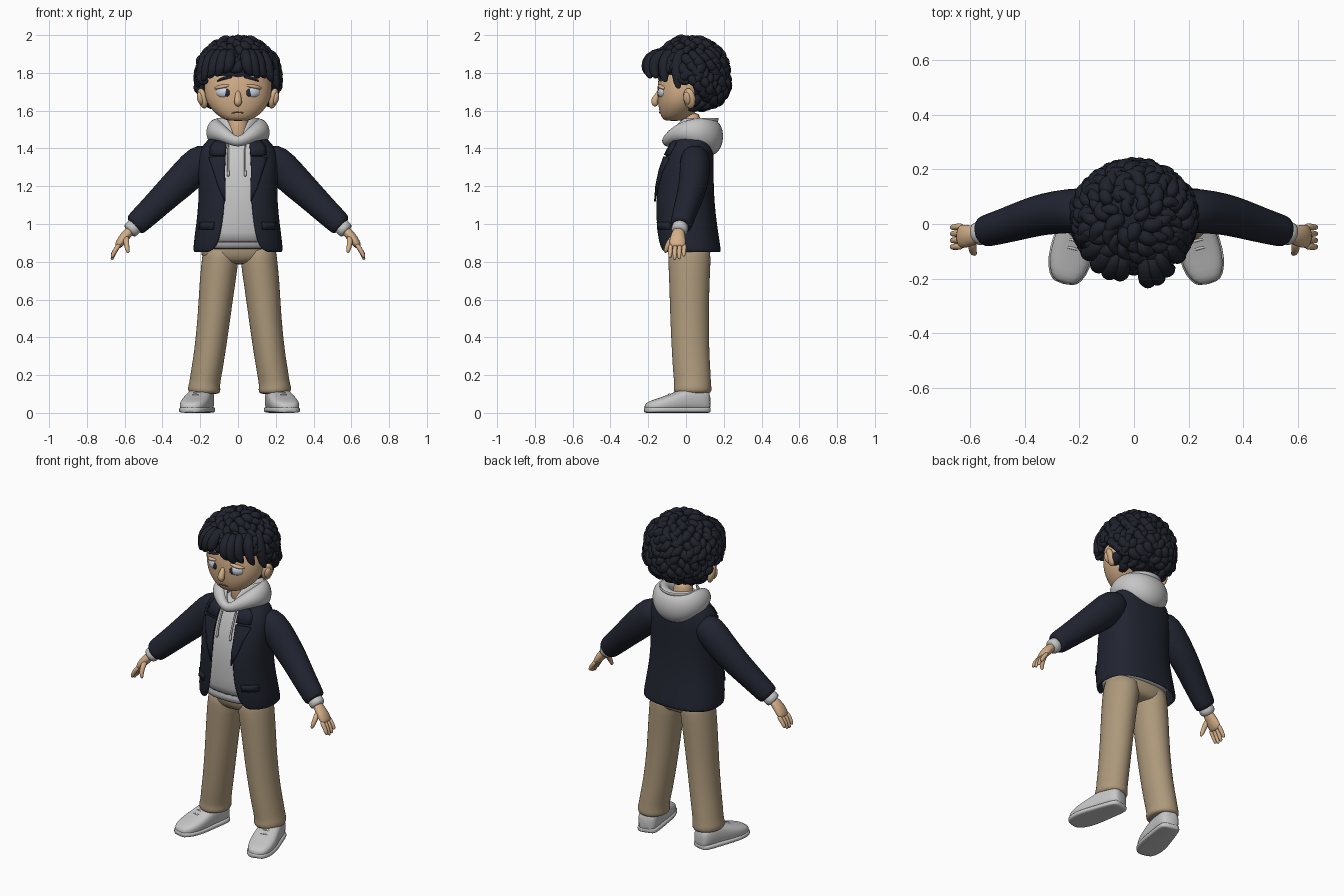
import bpy, bmesh, random
from math import sin, cos, pi, asin, sqrt
from mathutils import Vector

random.seed(4)
if "Cube" in bpy.data.objects:
    bpy.data.objects.remove(bpy.data.objects["Cube"])


def material(name, r, g, b):
    m = bpy.data.materials.new(name)
    m.use_nodes = True
    m.diffuse_color = (r, g, b, 1)
    m.node_tree.nodes["Principled BSDF"].inputs["Base Color"].default_value = (r, g, b, 1)
    return m


SKIN = material("skin", .66, .43, .25)
HAIR = material("black hair", .014, .016, .025)
NAVY = material("navy jacket", .015, .018, .03)
GREY = material("light grey cotton", .56, .56, .56)
RIB = material("rib grey", .3, .3, .31)
KHAKI = material("khaki trousers", .42, .32, .2)
SHOE = material("shoe white", .57, .57, .57)
WHITE = material("eye white", .6, .65, .75)
IRIS = material("dark iris", .02, .022, .045)
LIP = material("lip line", .25, .11, .06)
Y, Z = Vector((0, 1, 0)), Vector((0, 0, 1))


def build(name, shells, mat, wrap=True, loop=False, caps=True, sub=1, thick=0):
    """Skin each list of point rings and join them in one smooth object."""
    bm = bmesh.new()
    for rings in shells:
        rows = [[bm.verts.new(p) for p in ring] for ring in rings]
        n = len(rows[0])
        for a, b in zip(rows, rows[1:] + (rows[:1] if loop else [])):
            for i in range(n if wrap else n - 1):
                j = (i + 1) % n
                bm.faces.new((a[i], a[j], b[j], b[i]))
        if caps and wrap and not loop:
            bm.faces.new(rows[0])
            bm.faces.new(rows[-1])
    bmesh.ops.recalc_face_normals(bm, faces=bm.faces)
    me = bpy.data.meshes.new(name)
    bm.to_mesh(me)
    bm.free()
    me.materials.append(mat)
    me.shade_smooth()
    ob = bpy.data.objects.new(name, me)
    bpy.context.collection.objects.link(ob)
    if thick:
        mod = ob.modifiers.new("thickness", 'SOLIDIFY')
        mod.thickness, mod.offset = thick, 0
    if sub:
        ob.modifiers.new("smooth", 'SUBSURF').levels = sub
        ob.modifiers["smooth"].render_levels = sub
    return ob


def tube(pts, ref=Y, n=14, loop=False):
    """Rings along a path of (x, y, z, radius along ref, other radius)."""
    c = [Vector(p[:3]) for p in pts]
    m, rings = len(c), []
    for i, p in enumerate(pts):
        a = c[(i - 1) % m] if loop else c[max(i - 1, 0)]
        b = c[(i + 1) % m] if loop else c[min(i + 1, m - 1)]
        t = (b - a).normalized()
        u = (ref - t * ref.dot(t)).normalized()
        v = t.cross(u)
        rings.append([c[i] + u * p[3] * cos(k * 2 * pi / n) + v * p[-1] * sin(k * 2 * pi / n)
                      for k in range(n)])
    return rings


def body(rings, p=.8, n=32):
    """Level rings from (z, half width, front y, back y, half front gap)."""
    out = []
    for z, rx, yf, yb, gap in rings:
        a0 = asin((gap / rx) ** (1 / p))
        row = []
        for k in range(n):
            a = a0 + (2 * pi - 2 * a0) * k / (n - 1 if gap else n)
            s, c = sin(a), cos(a)
            row.append((rx * abs(s) ** p * (1 if s > 0 else -1),
                        (yf + yb) / 2 - (yb - yf) / 2 * abs(c) ** p * (1 if c > 0 else -1), z))
        out.append(row)
    return out


def front(rings, x, z, p=.8):
    """Front y of a body at x, z."""
    rs = sorted(rings)
    for a, b in zip(rs, rs[1:]):
        if a[0] <= z <= b[0]:
            f = (z - a[0]) / (b[0] - a[0])
            rx, yf, yb = (a[i] + (b[i] - a[i]) * f for i in (1, 2, 3))
            q = max(0, 1 - (abs(x) / rx) ** (2 / p)) ** (p / 2)
            return (yf + yb) / 2 - (yb - yf) / 2 * q
    return 0


def ball(name, loc, r, mat, rot=(0, 0, 0)):
    bpy.ops.mesh.primitive_uv_sphere_add(segments=24, ring_count=16, location=loc, rotation=rot)
    ob = bpy.context.object
    ob.name, ob.scale = name, r
    ob.data.materials.append(mat)
    ob.data.shade_smooth()
    return ob


# Jacket shell, open at the front, with the hoodie body inside
JACKET = [(1.47, .1, -.03, .11, .05), (1.445, .16, -.06, .13, .06), (1.38, .205, -.1, .14, .065),
          (1.28, .205, -.135, .14, .07), (1.18, .2, -.155, .14, .065), (1.05, .208, -.16, .15, .075),
          (.95, .222, -.155, .165, .09), (.88, .23, -.145, .175, .11), (.85, .23, -.138, .18, .15)]
build("jacket", [body(JACKET)], NAVY, wrap=False, thick=.014)
HOODIE = [(z, rx - .02, yf + .018, yb - .02, 0) for z, rx, yf, yb, g in JACKET[:-1]]
build("hoodie_body", [body(HOODIE)], GREY)
HEM = [(z, .19 + d, -.132 - d, .14, 0) for z, d in ((.865, -.006), (.875, .002), (.9, .003), (.91, -.004))]
build("hoodie_hem", [body(HEM)], RIB)


def patch(name, rows, s, mat=NAVY):
    """Thin cloth plate lying on the jacket front, from rows of (z, x0, x1)."""
    grid = [[(s * (a + (b - a) * k / 4), front(JACKET, a + (b - a) * k / 4, z) - .011, z)
             for k in range(5)] for z, a, b in rows]
    build(name, [grid], mat, wrap=False, thick=.009, sub=0)


HEAD = [(1.545, .05, -.11, -.02, 0), (1.56, .09, -.128, .01, 0), (1.6, .137, -.143, .06, 0),
        (1.65, .17, -.15, .1, 0), (1.7, .18, -.152, .13, 0), (1.76, .18, -.15, .15, 0),
        (1.85, .165, -.13, .15, 0), (1.92, .1, -.08, .1, 0)]

for s, side in ((1, "left"), (-1, "right")):
    # Lapels and pocket flaps
    patch(side + "_lapel", [(1.12, .066, .07), (1.2, .066, .105), (1.28, .07, .13),
                            (1.35, .066, .155), (1.355, .066, .13)], s)
    patch(side + "_collar", [(1.365, .066, .15), (1.41, .062, .145), (1.44, .06, .12)], s)
    patch(side + "_pocket_flap", [(.97, .13, .205), (1.01, .125, .2)], s)

    # Sleeve, shirt cuff and hand
    build(side + "_sleeve", [tube([(s * x, y, z, a, b) for x, y, z, a, b in (
        (.13, .045, 1.37, .07, .07), (.2, .05, 1.335, .085, .095), (.275, .045, 1.25, .082, .094),
        (.36, .03, 1.172, .076, .083), (.45, 0, 1.083, .068, .073), (.52, -.02, 1.018, .061, .067),
        (.545, -.027, .993, .06, .064), (.552, -.028, .987, .045, .045))])], NAVY)
    build(side + "_shirt_cuff", [tube([(s * x, y, z, r) for x, y, z, r in (
        (.53, -.025, 1.0, .045), (.565, -.034, .972, .046), (.58, -.038, .958, .042))])], GREY)
    build(side + "_palm", [tube([(s * x, y, z, a, b) for x, y, z, a, b in (
        (.56, -.035, .975, .03, .026), (.59, -.042, .945, .036, .027), (.615, -.045, .915, .045, .026),
        (.635, -.045, .885, .043, .02), (.64, -.045, .878, .03, .012))])], SKIN)
    fingers = []
    for k in range(4):
        y, drop = -.08 + .024 * k, (0, .012, .008, -.008)[k]
        fingers.append(tube([(s * .625, y, .895, .0135), (s * .648, y - .003, .865, .0135),
                             (s * .662, y - .004, .838 - drop / 2, .012),
                             (s * .669, y - .004, .82 - drop, .008)], n=8))
    fingers.append(tube([(s * .59, -.06, .935, .018), (s * .592, -.088, .905, .017),
                         (s * .588, -.104, .875, .014), (s * .58, -.11, .845, .009)],
                        ref=Vector((1, 0, 0)), n=8))
    build(side + "_fingers", fingers, SKIN)

    # Trouser leg with a soft hem
    ox = .008
    build(side + "_trouser_leg", [tube([(s * x + ox, y, z, a, b) for x, y, z, a, b in (
        (.1, .02, .9, .11, .09), (.1, .018, .82, .115, .099), (.117, .018, .7, .108, .096),
        (.135, .018, .5, .103, .087), (.16, .025, .3, .1, .083), (.178, .032, .2, .1, .083),
        (.184, .035, .155, .098, .082), (.187, .035, .13, .102, .088), (.188, .035, .105, .1, .086),
        (.188, .035, .1, .07, .06))], n=20)], KHAKI)

    # Shoe turned slightly outward
    def foot(l, x, z):
        return (s * (.18 + l * sin(.24) + x * cos(.24)) + ox, .125 - l * cos(.24) + x * sin(.24), z)

    def shoe(sections, n=20, p=.7):
        rows = []
        for l, w, z0, z1 in sections:
            ring = []
            for k in range(n):
                c, q = cos(k * 2 * pi / n), sin(k * 2 * pi / n)
                ring.append(foot(l, w * abs(c) ** p * (1 if c > 0 else -1),
                                 (z0 + z1) / 2 + (z1 - z0) / 2 * abs(q) ** p * (1 if q > 0 else -1)))
            rows.append(ring)
        return rows

    UPPER = [(0, .035, .1), (.015, .056, .125), (.08, .064, .145), (.14, .069, .13),
             (.2, .076, .105), (.27, .077, .08), (.33, .058, .062), (.352, .028, .045)]
    build(side + "_shoe", [shoe([(l, w, .005, h) for l, w, h in UPPER])], SHOE)
    build(side + "_sole", [shoe([(l * 1.01, w + .005, 0, .032) for l, w, h in UPPER], p=.5)], SHOE)
    laces = []
    for l, h in ((.13, .132), (.16, .123), (.19, .111), (.22, .1)):
        laces.append(tube([foot(l, x, h - abs(x) * .35) + (.006,) for x in (-.045, -.02, 0, .02, .045)],
                          ref=Z, n=6))
    build(side + "_laces", laces, SHOE)

    # Ear, eye, lid and brow
    ball(side + "_ear", (s * .188, .018, 1.665), (.022, .034, .055), SKIN, (0, s * .25, s * -.5))
    ball(side + "_inner_ear", (s * .2, .006, 1.665), (.016, .02, .034), SKIN, (0, s * .25, s * -.5))
    ball(side + "_eye", (s * .074, -.118, 1.698), (.045, .03, .034), WHITE, (0, 0, s * .25))
    ball(side + "_iris", (s * .06, -.142, 1.695), (.017, .008, .021), IRIS, (0, 0, s * .2))
    ball(side + "_eyelid", (s * .077, -.115, 1.727), (.05, .033, .014), SKIN, (0, s * .2, s * .25))
    brow = [(s * x, front(HEAD, x, z) - .002, z, r) for x, z, r in (
        (.03, 1.778, .005), (.05, 1.778, .009), (.08, 1.77, .009), (.115, 1.755, .004))]
    build(side + "_eyebrow", [tube(brow, ref=Z, n=8)], HAIR)

    # Drawstring
    build(side + "_drawstring", [tube([(s * .045 - .007, front(HOODIE, .045, z) - .012, z, r) for z, r in (
        (1.43, .006), (1.36, .006), (1.3, .006), (1.275, .006), (1.27, .009), (1.25, .008))], n=8)], GREY)

# Hips
build("trouser_hips", [body([(.95, .19, -.1, .13, 0), (.86, .2, -.1, .132, 0),
                             (.81, .19, -.085, .125, 0), (.785, .1, -.05, .1, 0)])], KHAKI)

# Head, neck, nose and mouth
build("head", [body(HEAD, p=.95)], SKIN)
build("neck", [tube([(0, .03, 1.42, .062), (0, .028, 1.5, .056), (0, .02, 1.6, .06)])], SKIN)
build("nose", [tube([(0, -.135, 1.71, .012), (0, -.152, 1.68, .015), (0, -.168, 1.652, .022),
                     (0, -.165, 1.636, .02), (0, -.15, 1.628, .01)])], SKIN)
build("mouth", [tube([(x, front(HEAD, x, 1.59, .95) - .001, z, .004) for x, z in (
    (-.035, 1.585), (-.015, 1.592), (.01, 1.591), (.03, 1.588))], ref=Z, n=6)], LIP)

# Hood lying around the neck, and its raised opening
half = [(.06, -.08, 1.465, .036), (.12, -.01, 1.495, .055, .05), (.125, .07, 1.49, .075, .055),
        (.07, .125, 1.468, .092, .065)]
hood = [(0, -.11, 1.425, .026)] + half + [(0, .14, 1.455, .1, .065)]
hood += [(-h[0],) + h[1:] for h in reversed(half)]
build("hood", [tube(hood, ref=Z, n=16, loop=True)], GREY, loop=True, sub=2)
build("hood_opening", [body([(1.43, .075, -.1, .12, .008), (1.5, .1, -.075, .14, .03),
                             (1.565, .112, -.02, .175, .06)], p=1)], GREY, wrap=False, thick=.014)

# Hair mass
ball("hair_crown", (0, .03, 1.82), (.19, .182, .155), HAIR)
ball("hair_back", (0, .075, 1.745), (.178, .135, .145), HAIR)


def curl(base, out, size, r, spin):
    """A tapering lock that swirls over the scalp."""
    down = (-Z - out * -out.z + Vector((.01, .02, 0))).normalized()
    across = out.cross(down)
    pts = []
    for k in range(6):
        a = k * .55 - .5
        q = base + (down * sin(a) + across * spin * (1 - cos(a))) * size + out * .012 * sin(k * .7)
        pts.append((*q, r * (.6, 1, 1, .85, .6, .25)[k]))
    return tube(pts, ref=out, n=8)


# Curly locks spread evenly over the scalp
curls, N = [], 260
for i in range(N):
    dz = 1 - 2 * (i + .5) / N
    a, w = i * pi * (3 - sqrt(5)), sqrt(1 - dz * dz)
    d = Vector((w * cos(a), w * sin(a), dz))
    grow = 1 + max(0, -dz) * .32
    p = Vector((d.x * .2 * grow, .025 + d.y * .178 * grow, 1.795 + d.z * .176))
    line = 1.83 if p.y < -.07 else 1.765 if p.y < .045 else 1.635
    if p.z > line:
        curls.append(curl(p, d, random.uniform(.03, .045), random.uniform(.022, .033),
                          random.choice((-1, 1))))
build("hair_curls", curls, HAIR)

# Fringe parted near the centre, with a forelock
fringe = []
for x, z, y in ((-.19, 1.73, -.04), (-.165, 1.76, -.1), (-.13, 1.775, -.145), (-.09, 1.785, -.17),
                (-.05, 1.8, -.175), (.05, 1.79, -.2), (.085, 1.775, -.19), (.12, 1.775, -.16),
                (.16, 1.755, -.11), (.19, 1.72, -.04)):
    hook = .02 if x > 0 else -.02
    fringe.append(tube([(x * .7, y * .6, 1.92, .028), (x * .9, y - .002, 1.88, .035),
                        (x, y - .01, 1.83, .034), (x + hook * .5, y - .005, z + .015, .024),
                        (x + hook * 1.4, y + .004, z - .004, .008)], ref=Vector((1, 0, 0)), n=8))
build("hair_fringe", fringe, HAIR)
